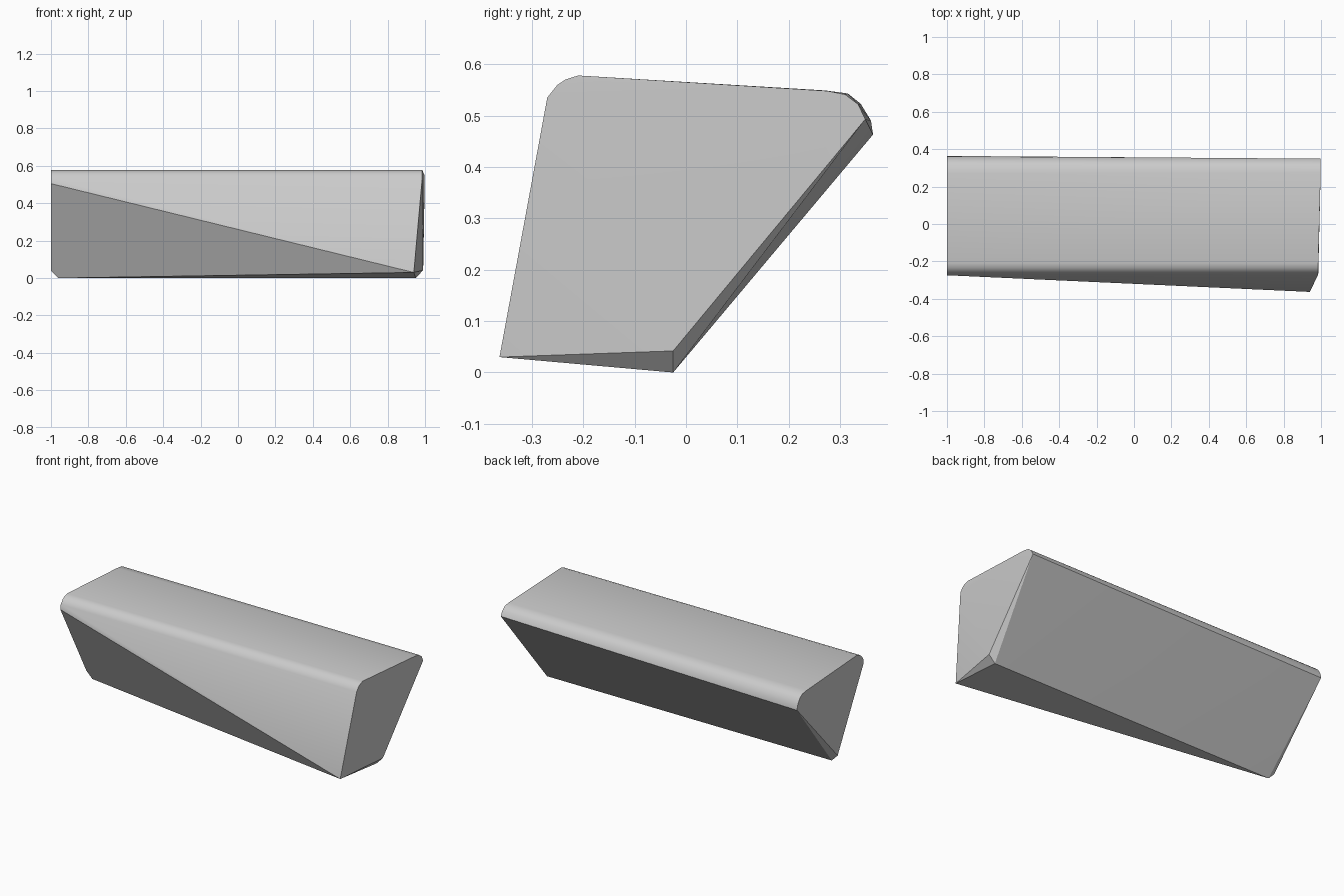
import bpy
import bmesh
from math import radians

cube = bpy.data.objects.get("Cube")
if cube:
    bpy.data.objects.remove(cube, do_unlink=True)

# One plain grey for the whole block
grey = bpy.data.materials.new("stone_grey")
grey.use_nodes = True
colour = (0.6, 0.6, 0.6, 1)
grey.diffuse_color = colour
grey.node_tree.nodes["Principled BSDF"].inputs["Base Color"].default_value = colour

# Rounded front top edge, shared by both ends (y, z)
front_round = [(-0.27, 0.535), (-0.25, 0.56), (-0.235, 0.57), (-0.21, 0.578)]
points = [(x, y, z) for x in (-1, 0.985) for y, z in front_round]

# Rounded back top edge, fuller at the right-hand end of the slope
points += [(-1, y, z) for y, z in
           [(0.27, 0.549), (0.315, 0.543), (0.34, 0.523), (0.36, 0.49), (0.364, 0.463)]]
points += [(0.998, y, z) for y, z in
           [(0.275, 0.548), (0.31, 0.541), (0.335, 0.522), (0.349, 0.493)]]

# Front crease, running diagonally to the low nose
points += [(-1, -0.274, 0.505), (0.94, -0.363, 0.03)]

# Underside ridge with clipped corners
points += [(-1, -0.025, 0.04), (-0.96, -0.025, 0),
           (0.99, -0.025, 0.042), (0.95, -0.025, 0)]

# Skin the corners into a closed convex block
bm = bmesh.new()
for p in points:
    bm.verts.new(p)
bmesh.ops.convex_hull(bm, input=bm.verts[:])
bmesh.ops.dissolve_limit(bm, angle_limit=radians(1.2),
                         verts=bm.verts[:], edges=bm.edges[:])
bmesh.ops.recalc_face_normals(bm, faces=bm.faces[:])
mesh = bpy.data.meshes.new("stone_block")
bm.to_mesh(mesh)
bm.free()
mesh.materials.append(grey)

block = bpy.data.objects.new("stone_block", mesh)
bpy.context.collection.objects.link(block)
bpy.context.view_layer.objects.active = block
block.select_set(True)
bpy.ops.object.shade_smooth_by_angle(angle=radians(30))
